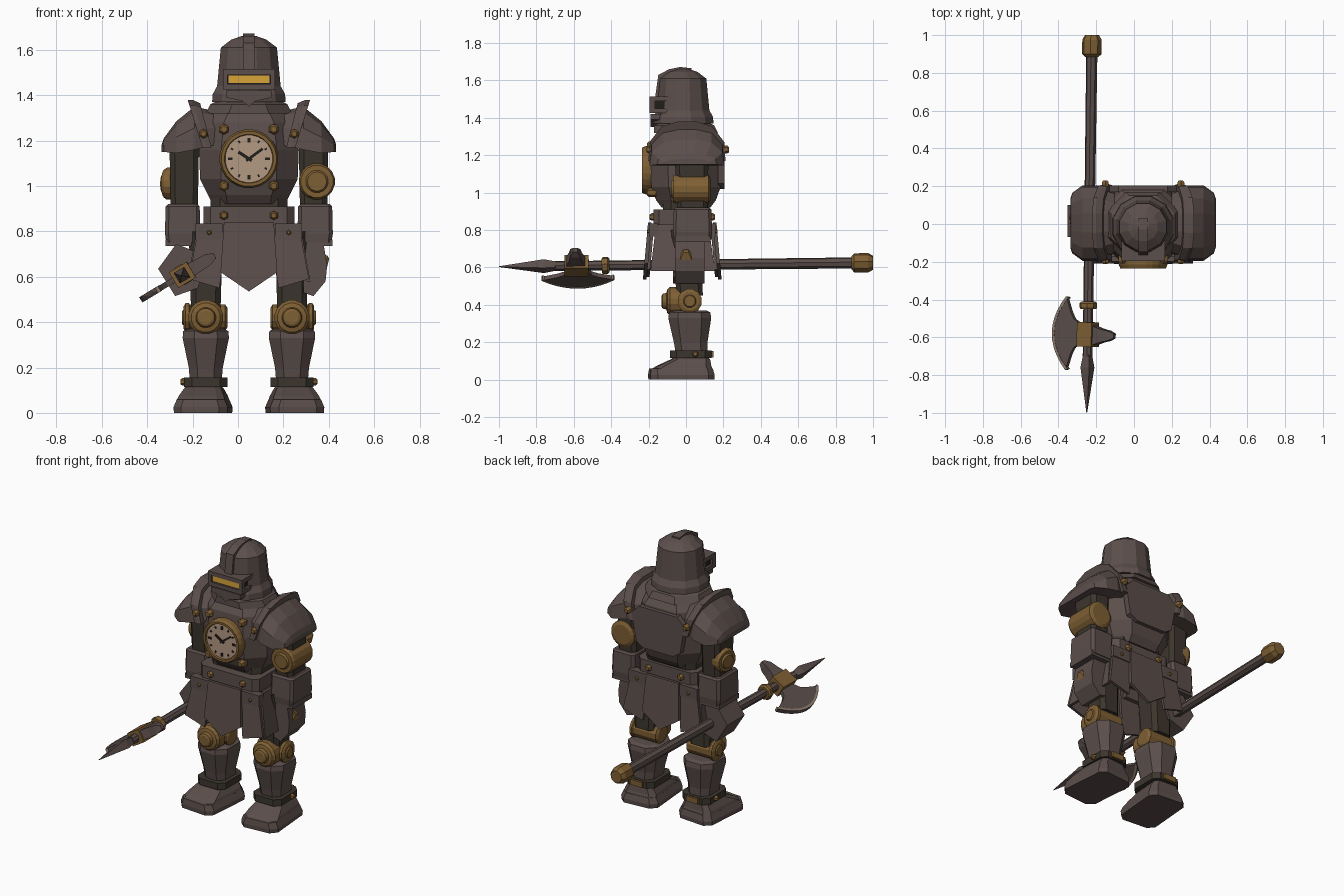
import bpy, bmesh
from math import sin, cos, pi, radians
from mathutils import Vector, Matrix

if "Cube" in bpy.data.objects:
    bpy.data.objects.remove(bpy.data.objects["Cube"])


def material(name, *rgb):
    m = bpy.data.materials.new(name)
    m.use_nodes = True
    m.diffuse_color = (*rgb, 1)
    bsdf = next(n for n in m.node_tree.nodes if n.type == "BSDF_PRINCIPLED")
    bsdf.inputs["Base Color"].default_value = (*rgb, 1)
    bsdf.inputs["Roughness"].default_value = 0.7
    return m


iron = material("iron", 0.105, 0.077, 0.07)
dark = material("dark iron", 0.045, 0.036, 0.026)
brass = material("brass", 0.21, 0.115, 0.034)
dial = material("dial", 0.45, 0.32, 0.22)
black = material("black", 0.015, 0.013, 0.01)
amber = material("amber", 0.68, 0.37, 0.04)
steel = material("blade edge", 0.28, 0.21, 0.16)

BODY = Matrix.Translation((0.048, 0, 0))
SIDES = (("left", 1), ("right", -1))


def loft(name, rings, mat, matrix=BODY):
    """Skin a row of equal point rings and cap both ends."""
    bm = bmesh.new()
    loops = [[bm.verts.new(matrix @ Vector(p)) for p in ring] for ring in rings]
    n = len(loops[0])
    for a, b in zip(loops, loops[1:]):
        for i in range(n):
            j = (i + 1) % n
            bm.faces.new((a[i], a[j], b[j], b[i]))
    bm.faces.new(loops[0])
    bm.faces.new(loops[-1])
    bmesh.ops.recalc_face_normals(bm, faces=bm.faces)
    mesh = bpy.data.meshes.new(name)
    bm.to_mesh(mesh)
    bm.free()
    mesh.materials.append(mat)
    obj = bpy.data.objects.new(name, mesh)
    bpy.context.collection.objects.link(obj)
    return obj


def slab(name, outline, lo, hi, mat, matrix=BODY):
    """Extrude an x-z outline along y."""
    return loft(name, [[(x, y, z) for x, z in outline] for y in (lo, hi)], mat, matrix)


def box(name, x, y, z, mat, matrix=BODY):
    return slab(name, [(x[0], z[0]), (x[1], z[0]), (x[1], z[1]), (x[0], z[1])], *y, mat, matrix)


def turned(name, centre, axis, profile, mat, sides=12, matrix=BODY):
    """Sweep (height, radius) pairs round an axis."""
    q = Vector(axis).to_track_quat("Z", "Y")
    rings = []
    for h, r in profile:
        angles = [2 * pi * (i + 0.5) / sides for i in range(sides)]
        rings.append([Vector(centre) + q @ Vector((r * cos(a), r * sin(a), h)) for a in angles])
    return loft(name, rings, mat, matrix)


def stud(name, centre, axis, r=0.024):
    turned(name, centre, axis, [(-r, r), (r * 0.5, r), (r, r * 0.6)], brass, 6)


def stack(name, layers, mat, cx=0, cut=0.35, matrix=BODY):
    """Loft chamfered rectangles given as (z, half width, half depth, centre y)."""
    rings = []
    for z, hx, hy, cy in layers:
        c = cut * min(hx, hy)
        quarter = [(hx, hy - c), (hx - c, hy)]
        pts = quarter + [(-x, y) for x, y in quarter[::-1]]
        pts += [(-x, -y) for x, y in pts]
        rings.append([(cx + x, cy + y, z) for x, y in pts])
    return loft(name, rings, mat, matrix)


# Torso, waist and belt
stack("torso", [(0.92, .16, .13, 0), (0.96, .18, .16, 0), (1.03, .215, .185, 0), (1.16, .22, .195, 0),
                (1.28, .2, .18, 0), (1.36, .14, .13, 0)], iron, cut=0.5)
stack("collar", [(1.32, .19, .17, 0), (1.36, .17, .16, -.01), (1.38, .13, .12, -.01)], iron, cut=0.6)
stack("waist", [(0.82, .17, .12, -.01), (0.95, .17, .12, 0)], dark)
stack("belt", [(0.83, .2, .155, -.02), (0.91, .2, .155, -.02)], iron, cut=0.2)
slab("back_plate", [(-.18, 1.22), (-.13, 1.27), (.13, 1.27), (.18, 1.22), (.15, 1.05), (.1, 1.02),
                    (-.1, 1.02), (-.15, 1.05)], .17, .205, iron)
for x in (-.11, .11):
    for z in (1.0, 1.25):
        stud("chest_stud", (x, -.185, z), (0, -1, 0))
    stud("belt_stud_front", (x, -.175, .87), (0, -1, 0), .02)
    stud("belt_stud_back", (x, .135, .87), (0, 1, 0), .02)

# Chest clock
clock = (0, -.18, 1.12)
turned("clock_rim", clock, (0, -1, 0), [(-.01, .13), (.035, .13), (.055, .122), (.055, .108), (.04, .104)], brass, 24)
turned("clock_dial", clock, (0, -1, 0), [(.035, .105), (.044, .105)], dial, 24)


def clock_bar(name, angle, inner, outer, width):
    d, n = Vector((sin(angle), cos(angle))), Vector((cos(angle), -sin(angle))) * width
    c = Vector((0, clock[2]))
    slab(name, [c + d * inner + n, c + d * outer + n, c + d * outer - n, c + d * inner - n], -.229, -.222, black)


for i in range(12):
    clock_bar("clock_tick", i * pi / 6, .072 if i % 3 == 0 else .08, .092, .006 if i % 3 == 0 else .004)
clock_bar("minute_hand", radians(54), -.015, .075, .006)
clock_bar("hour_hand", radians(-57), -.015, .055, .007)

# Helmet with visor and crest
turned("helmet", (0, -.015, 0), (0, 0, 1), [(1.37, .168), (1.405, .165), (1.44, .145), (1.61, .128),
       (1.645, .08), (1.662, .03)], iron, 12)
for z in (1.43, 1.495):
    box("visor_bar", (-.115, .115), (-.195, -.08), (z - .005, z + .02), iron)
for side, s in SIDES:
    box(side + "_visor_post", sorted((s * .095, s * .115)), (-.195, -.165), (1.44, 1.5), iron)
box("visor_glow", (-.1, .1), (-.183, -.09), (1.445, 1.495), black)
box("visor_slit", (-.09, .09), (-.189, -.1), (1.455, 1.487), amber)
loft("crest", [[(x, y, z) for x in (-.025, .025) for y, z in (((a, b), (c, d)) if x < 0 else ((c, d), (a, b)))]
               for a, b, c, d in ((-.165, 1.51, -.12, 1.51), (-.148, 1.63, -.1, 1.6), (-.09, 1.66, -.07, 1.62),
                                  (-.03, 1.672, -.03, 1.64), (.03, 1.665, .03, 1.63))], iron)
slab("chin_point", [(-.1, 1.42), (.1, 1.42), (.1, 1.39), (.03, 1.375), (0, 1.35), (-.03, 1.375), (-.1, 1.39)],
     -.19, -.12, iron)


def arch(x, w, bottom, top, lean=0):
    half = [(-1, 0), (-.95, .5), (-.65, .88), (-.25, 1)]
    pts = half + [(-u, v) for u, v in half[::-1]]
    return [(x + lean * v, u * w + .005, bottom + (top - bottom) * v) for u, v in pts]


def mirrored(rings, s):
    return [[(s * x, y, z) for x, y, z in ring] for ring in rings]


# Shoulders, arms and legs
for side, s in SIDES:
    shell = [arch(.15, .16, 1.18, 1.33), arch(.24, .2, 1.16, 1.35), arch(.32, .2, 1.145, 1.285),
             arch(.375, .16, 1.15, 1.21), arch(.385, .13, 1.15, 1.18)]
    loft(side + "_pauldron", mirrored(shell, s), iron)
    rim = [arch(.165, .2, 1.17, 1.365, .05), arch(.185, .207, 1.17, 1.38, .065), arch(.205, .207, 1.17, 1.38, .065)]
    loft(side + "_pauldron_rim", mirrored(rim, s), iron)
    for end, y in (("front", -1), ("back", 1)):
        stud(side + "_rim_stud_" + end, (s * .2, y * .2 + .01, 1.23), (0, y, 0), .021)

    stack(side + "_upper_arm", [(.9, .06, .08, .035), (1.18, .065, .09, .03)], dark, s * .285)
    stack(side + "_forearm", [(.75, .072, .1, .035), (.79, .078, .105, .035), (.91, .075, .1, .035),
                              (.92, .065, .09, .035)], iron, s * .292, .2)
    box(side + "_cuff", sorted((s * .23, s * .368)), (-.06, .13), (.735, .765), iron)

    # Leg
    hip = s * .19
    stack(side + "_thigh", [(.45, .065, .07, .02), (.8, .075, .08, 0)], dark, hip)
    turned(side + "_knee_axle", (hip, .02, .42), (s, 0, 0), [(-.095, .045), (-.085, .06), (.07, .06), (.075, .066),
           (.09, .066), (.098, .05), (.098, .035), (.105, .03)], brass)
    turned(side + "_kneecap", (hip, 0, .42), (0, -1, 0), [(-.02, .078), (.085, .078), (.1, .065), (.105, .045),
           (.125, .04), (.13, .03)], brass, 16)
    stack(side + "_greave", [(.14, .07, .085, .03), (.2, .075, .09, .025), (.33, .102, .115, .02),
                             (.36, .1, .11, .02), (.37, .08, .09, .02)], iron, hip, .5)
    stack(side + "_ankle_band", [(.115, .095, .11, .025), (.155, .095, .11, .025)], dark, hip)
    stud(side + "_ankle_stud", (hip + s * .095, .05, .137), (s, 0, 0), .017)
    box(side + "_heel_clasp", sorted((hip - .04, hip + .04)), (.12, .147), (.12, .153), brass)
    turn = Matrix.Translation((.048 + s * .2, 0, 0)) @ Matrix.Rotation(s * .08, 4, "Z")
    stack(side + "_sole", [(0, .118, .17, -.025), (.025, .12, .172, -.025), (.06, .105, .165, -.027)], iron, 0, .3, turn)
    stack(side + "_boot", [(.05, .108, .165, -.027), (.075, .1, .14, -.01), (.11, .08, .1, .025), (.12, .07, .09, .025)],
          iron, 0, .3, turn)

# Elbow joints
turned("left_elbow", (.3, .03, 1.02), (0, -1, 0), [(-.1, .06), (-.09, .08), (.085, .08), (.1, .072), (.1, .05),
       (.11, .042)], brass, 16)
turned("right_elbow", (-.29, .04, 1.01), (-1, .25, 0), [(-.05, .072), (.07, .072), (.085, .062), (.085, .045),
       (.095, .038)], brass, 16)


# Skirt panels
def panel(name, corners, push):
    loft(name, [corners, [tuple(Vector(c) + Vector(push)) for c in corners]], iron)


for end, y in (("front", -1), ("back", 1)):
    off = -.02
    tabard = [(-.11, .84), (.11, .84), (.125, .62), (0, .535), (-.125, .62)]
    corners = [(x, off + y * (.165 + (.84 - z) * .09), z) for x, z in tabard]
    panel("tabard_" + end, corners, (0, y * .018, 0))
    for side, s in SIDES:
        flap = [(.09, .83, .15), (.22, .83, .15), (.265, .59, .172), (.13, .55, .175)]
        panel(side + "_flap_" + end, [(s * x, off + y * d, z) for x, z, d in flap], (0, y * .016, 0))
        box(side + "_tab_" + end, sorted((s * .115, s * .235)), sorted((off + y * .13, off + y * .178)), (.765, .835), iron)
        stud(side + "_tab_rivet_" + end, (s * .175, off + y * .178, .795), (0, y, 0), .011)
for side, s in SIDES:
    panel(side + "_hip_flap", [(s * .21, -.16, .83), (s * .21, .12, .83), (s * .255, .155, .58), (s * .255, -.19, .58)],
          (s * .016, 0, 0))

# Hands
slab("left_gauntlet", [(.24, .74), (.33, .74), (.345, .65), (.338, .58), (.285, .515), (.24, .53)], -.06, .1, iron)
plate = turned("left_hand_plate", (.32, 0, .635), (1, 0, -.25), [(-.03, .068), (.012, .068), (.022, .055)], brass, 8)
for v in plate.data.vertices:
    v.co.y *= .55
right_hand = [(-.4, .635), (-.32, .745), (-.21, .7), (-.2, .62), (-.225, .55), (-.325, .515)]
slab("right_gauntlet", right_hand, -.07, .1, iron)

# Polearm, laid along its own y axis and rolled so the blade dips
POLE = (Matrix.Translation((-.236, 0, .615)) @ Matrix.Rotation(radians(-.8), 4, "Z")
        @ Matrix.Rotation(radians(.6), 4, "X") @ Matrix.Rotation(radians(-31), 4, "Y"))


def on_pole(name, profile, mat, sides=8):
    turned(name, (0, 0, 0), (0, 1, 0), profile, mat, sides, POLE)


on_pole("shaft", [(-.7, .026), (.92, .03)], iron)
on_pole("butt_cap", [(.885, .035), (.9, .052), (.975, .052), (1, .038)], brass)
on_pole("collar_ring", [(-.45, .042), (-.44, .047), (-.42, .047), (-.41, .038)], brass)
on_pole("spear_point", [(-1, .002), (-.76, .038), (-.66, .018)], iron, 4)
box("axe_socket", (-.045, .045), (-.65, -.52), (-.04, .04), brass, POLE)


def flat(name, outline, thick, mat):
    loft(name, [[(x, y, z) for x, y in outline] for z in (-thick, thick)], mat, POLE)


edge = [(-.215 + .085 * t * t, -.58 + .195 * t) for t in [i / 5 - 1 for i in range(11)]]
inner = [(-.04, -.53), (-.08, -.505), (-.1, -.47)]
neck = inner[::-1] + [(x, -1.16 - y) for x, y in inner]
flat("axe_blade", edge + neck, .012, iron)
flat("axe_cutting_edge", edge + [(x + .014, y * .97 - .0174) for x, y in edge[::-1]], .0135, steel)
loft("axe_spike", [[(x, -.59 + u * a, v * b) for u, v in ((-1, -1), (1, -1), (1, 1), (-1, 1))]
                   for x, a, b in ((.03, .055, .03), (.09, .035, .028), (.13, .027, .026), (.165, .012, .012))],
     iron, POLE)
